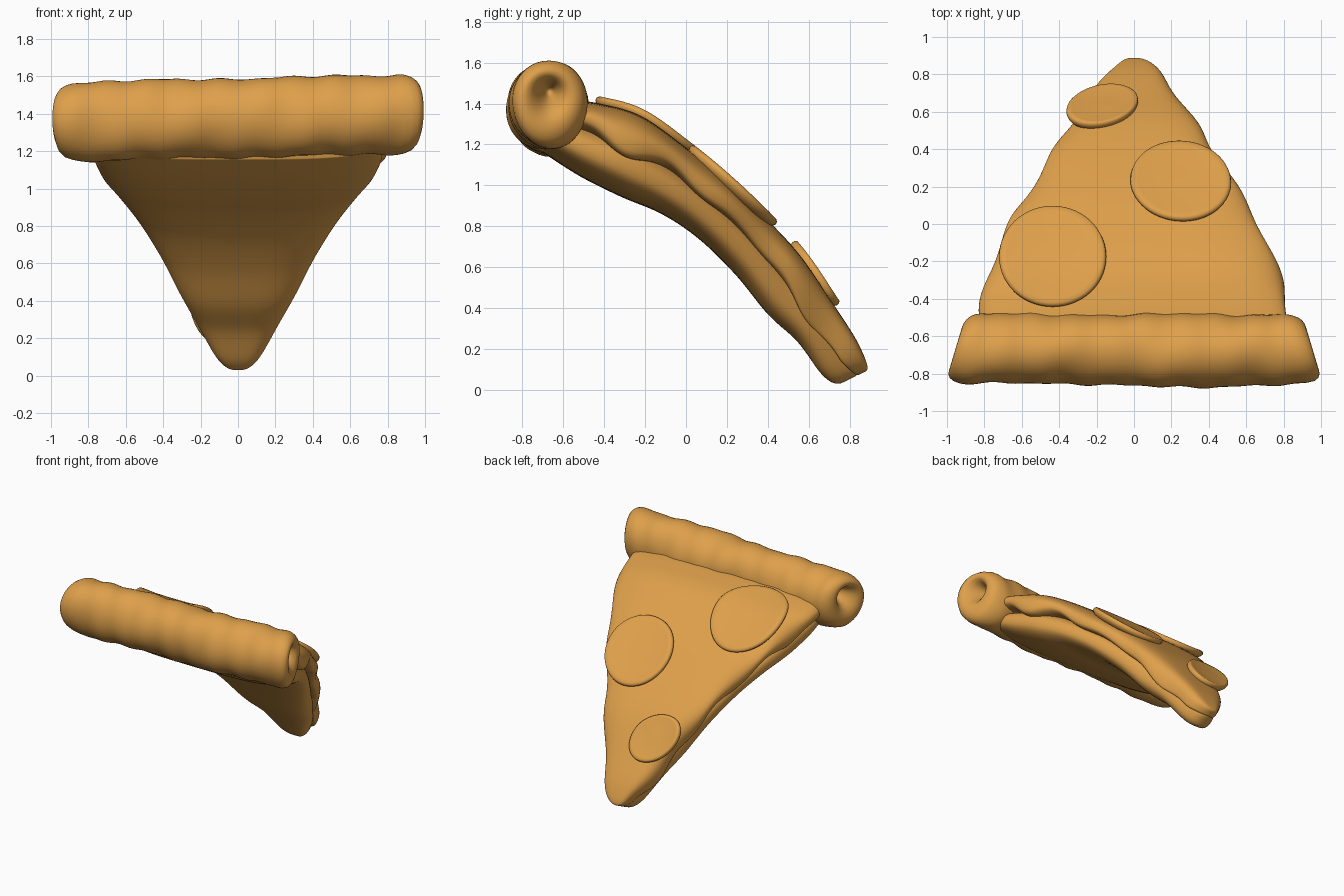
import bpy, bmesh, math
from math import sin, cos, pi, exp

if "Cube" in bpy.data.objects:
    bpy.data.objects.remove(bpy.data.objects["Cube"])

mat = bpy.data.materials.new("baked_orange")
mat.diffuse_color = (0.73, 0.35, 0.07, 1)
mat.use_nodes = True
mat.node_tree.nodes["Principled BSDF"].inputs["Base Color"].default_value = mat.diffuse_color

# stations from crust to tip: top y, top z, underside y, underside z, half width, cheese edge depth
STATIONS = [
    (-0.58, 1.42, -0.70, 1.16, 0.83, 0.45),
    (-0.42, 1.40, -0.52, 1.045, 0.82, 0.55),
    (-0.22, 1.34, -0.32, 0.945, 0.775, 0.70),
    (0.00, 1.185, -0.12, 0.86, 0.68, 0.50),
    (0.20, 1.02, 0.06, 0.74, 0.57, 0.62),
    (0.40, 0.83, 0.24, 0.565, 0.45, 0.55),
    (0.56, 0.655, 0.40, 0.37, 0.345, 0.66),
    (0.71, 0.435, 0.545, 0.235, 0.25, 0.84),
    (0.83, 0.25, 0.66, 0.08, 0.15, 0.72),
    (0.90, 0.10, 0.735, 0.02, 0.075, 0.50),
]


def station(u):
    """Catmull-Rom interpolation of the stations, u in 0..1"""
    n = len(STATIONS) - 1
    i = min(int(u * n), n - 1)
    t = u * n - i
    p = [STATIONS[max(0, min(n, i + k))] for k in (-1, 0, 1, 2)]
    return [0.5 * (2 * b + (c - a) * t + (2 * a - 5 * b + 4 * c - d) * t * t
                   + (3 * b - a - 3 * c + d) * t ** 3) for a, b, c, d in zip(*p)]


def loft(name, rings):
    bm = bmesh.new()
    vs = [[bm.verts.new(p) for p in r] for r in rings]
    n = len(rings[0])
    for a, b in zip(vs, vs[1:]):
        for k in range(n):
            bm.faces.new((a[k], a[(k + 1) % n], b[(k + 1) % n], b[k]))
    for ring, src in ((vs[0], rings[0]), (vs[-1], rings[-1])):
        c = bm.verts.new([sum(p[j] for p in src) / n for j in range(3)])
        for k in range(n):
            bm.faces.new((ring[k], ring[(k + 1) % n], c))
    bmesh.ops.recalc_face_normals(bm, faces=bm.faces)
    me = bpy.data.meshes.new(name)
    bm.to_mesh(me)
    bm.free()
    me.materials.append(mat)
    for f in me.polygons:
        f.use_smooth = True
    ob = bpy.data.objects.new(name, me)
    bpy.context.collection.objects.link(ob)
    return ob


def power(v, e):
    return math.copysign(abs(v) ** e, v)


def slice_layer(name, cheese, rows=110, seg=64):
    rings = []
    for i in range(rows):
        u = 1 - (1 - i / (rows - 1)) ** 1.4
        ty, tz, by, bz, hw, edge = station(u)
        # round the tip off over the last stretch
        cap = max(0.0, (u - 0.9) / 0.1)
        cap_s = math.sqrt(max(0.0004, 1 - cap ** 4))
        ring = []
        for k in range(seg):
            a = 2 * pi * k / seg
            c, s = power(cos(a), 0.55), power(sin(a), 0.75)
            side = 1 if c > 0 else -1
            w = hw * cap_s
            if cheese:
                # wavy melted edge hanging over the dough
                low = edge + 0.06 * sin(34 * u + side) * (1 - cap)
                low = 0.45 + (low - 0.45) * abs(c) ** 4
                lo, hi = 0.0, low
                w += 0.012 * sin(27 * u + 2 * side) * cap_s
            else:
                lo, hi = 0.28, 1.0
                w = w * 0.95 - 0.01 * cap_s
                if s < 0:
                    w *= 1 - 0.07 * s * s
            mid = (lo + hi) / 2
            t = mid - (hi - lo) / 2 * s * (0.45 + 0.55 * cap_s)
            ring.append((c * w, ty + (by - ty) * t, tz + (bz - tz) * t))
        rings.append(ring)
    return loft(name, rings)


slice_layer("dough_base", False)
slice_layer("melted_cheese", True)

# rolled crust with dimpled slanted ends
END = [(0.80, 0.04), (0.84, 0.12), (0.90, 0.22), (0.95, 0.34), (0.985, 0.46), (1.0, 0.6),
       (0.998, 0.72), (0.985, 0.83), (0.96, 0.92), (0.92, 0.98)]
profile = ([(-x, r) for x, r in END]
           + [(-0.88 + 1.76 * i / 70, 1.0) for i in range(71)] + END[::-1])
rings = []
for x, r in profile:
    cy = -0.667 - 0.012 * exp(-((x - 0.3) / 0.4) ** 2)
    cz = 1.378 + 0.022 * x
    ry = 0.187 + 0.012 * exp(-((x - 0.3) / 0.25) ** 2)
    off = 0.07 * (1 - r) * (abs(x) > 0.79)
    ring = []
    for k in range(48):
        a = 2 * pi * k / 48
        lump = 1 + 0.018 * sin(19 * x + 2 * a) + 0.015 * sin(31 * x - a) + 0.02 * sin(7 * x + 3 * a)
        y = cy + ry * r * lump * cos(a)
        z = cz + off + 0.212 * r * lump * sin(a)
        slant = 1 - 0.3 * (y + 0.82) * min(1, abs(x)) ** 2
        ring.append((x * slant, y, z))
    rings.append(ring)
loft("crust", rings)


def surface_z(y):
    lo, hi = 0.0, 1.0
    for _ in range(30):
        m = (lo + hi) / 2
        lo, hi = (m, hi) if station(m)[0] < y else (lo, m)
    return station(lo)[1]


# round topping slices draped on the cheese
def topping(name, x, y, rx, ry, tilt):
    rings = []
    for r, lift in ((0.1, -0.03), (0.6, -0.03), (0.9, -0.025), (0.97, -0.005), (1.0, 0.012), (0.985, 0.026),
                    (0.94, 0.034), (0.85, 0.032), (0.6, 0.026), (0.3, 0.024), (0.05, 0.024)):
        ring = []
        for k in range(56):
            a = 2 * pi * k / 56
            px, py = rx * r * cos(a), ry * r * sin(a)
            py += tilt * px
            g = y + py
            d = 0.02
            slope = (surface_z(g + d) - surface_z(g - d)) / (2 * d)
            n = math.hypot(1, slope)
            ring.append((x + px, g - slope / n * lift, surface_z(g) + lift / n))
        rings.append(ring)
    loft(name, rings)


topping("topping_left", -0.435, -0.18, 0.287, 0.265, 0.0)
topping("topping_right", 0.25, 0.22, 0.27, 0.21, -0.03)
topping("topping_tip", -0.17, 0.62, 0.192, 0.105, 0.15)
